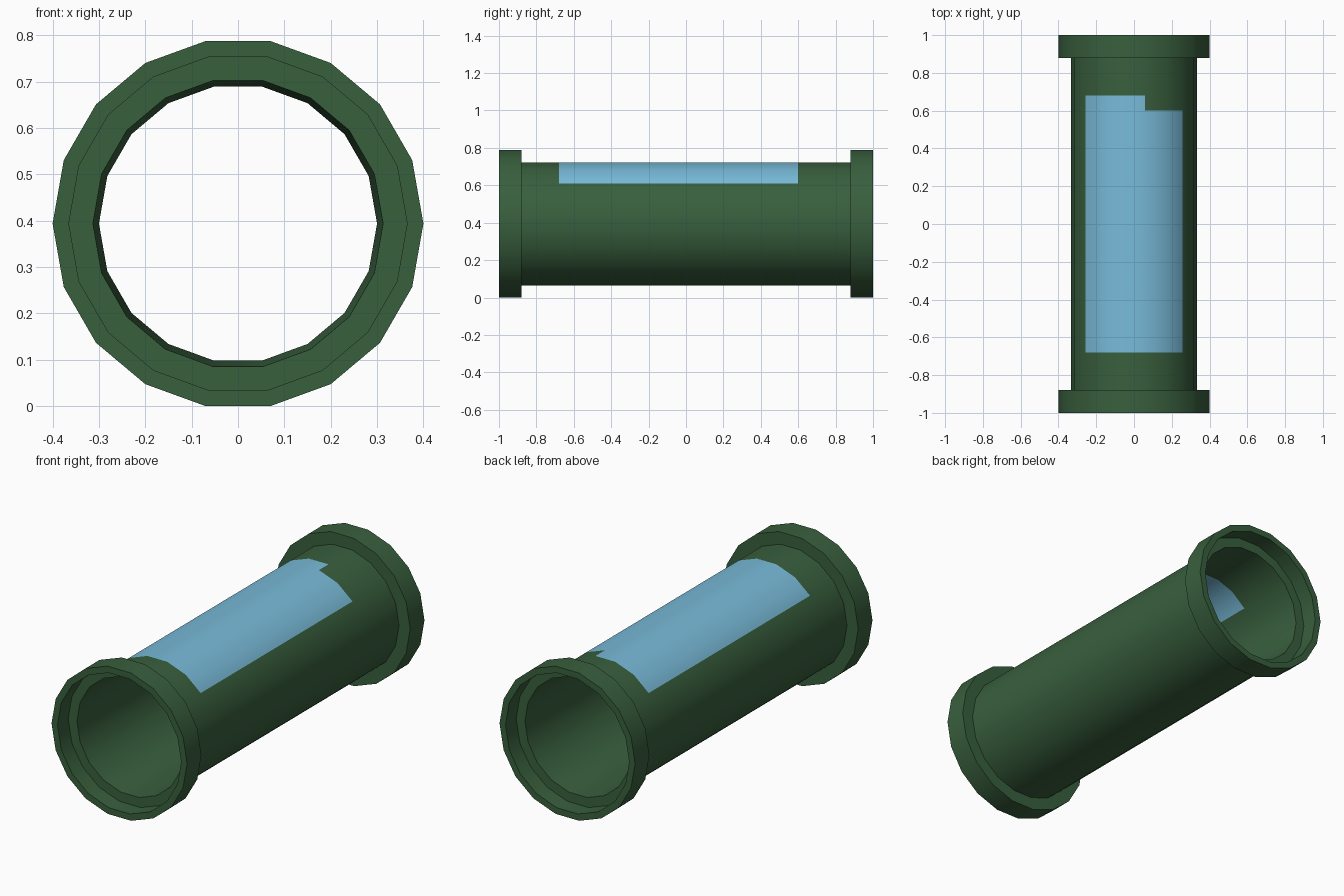
import bpy, bmesh
from math import cos, sin, radians

if "Cube" in bpy.data.objects:
    bpy.data.objects.remove(bpy.data.objects["Cube"])

SIDES = 18
CENTRE_Z = 0.4 * cos(radians(10))


def material(name, colour):
    m = bpy.data.materials.new(name)
    m.diffuse_color = (*colour, 1)
    m.use_nodes = True
    m.node_tree.nodes["Principled BSDF"].inputs["Base Color"].default_value = m.diffuse_color
    return m


def is_glass(outer, y, k):
    """Window covers the five top facets (k = 2..6); the outer pane has one short corner."""
    if not 2 <= k <= 6:
        return False
    if not outer:
        return abs(y) < 0.6
    return -0.68 < y < (0.6 if k <= 3 else 0.68)


# Wall cross-section as (radius, y): front half of the end collar, mirrored for the back
collar = [(0.30, -0.60), (0.313, -0.91), (0.365, -0.91), (0.365, -1.0),
          (0.40, -1.0), (0.40, -0.88), (0.334, -0.88), (0.334, -0.68)]
profile = collar + [(0.334, 0.60)] + [(r, -y) for r, y in reversed(collar)]

# Revolve the closed profile around the y axis
bm = bmesh.new()
rings = []
for k in range(SIDES):
    a = radians(360 / SIDES * k)
    rings.append([bm.verts.new((r * cos(a), y, CENTRE_Z + r * sin(a))) for r, y in profile])

n = len(profile)
for k in range(SIDES):
    r0, r1 = rings[k], rings[(k + 1) % SIDES]
    for i in range(n):
        j = (i + 1) % n
        f = bm.faces.new((r0[i], r0[j], r1[j], r1[i]))
        (ra, ya), (rb, yb) = profile[i], profile[j]
        if ra == rb and is_glass(ra > 0.32, (ya + yb) / 2, k):
            f.material_index = 1
bmesh.ops.recalc_face_normals(bm, faces=bm.faces)

mesh = bpy.data.meshes.new("tunnel_tube")
bm.to_mesh(mesh)
bm.free()
mesh.materials.append(material("green_shell", (0.04, 0.115, 0.047)))
mesh.materials.append(material("blue_window", (0.19, 0.50, 0.70)))

tube = bpy.data.objects.new("tunnel_tube", mesh)
bpy.context.collection.objects.link(tube)
bpy.context.view_layer.objects.active = tube
tube.select_set(True)
bpy.ops.object.shade_smooth_by_angle(angle=radians(30))
